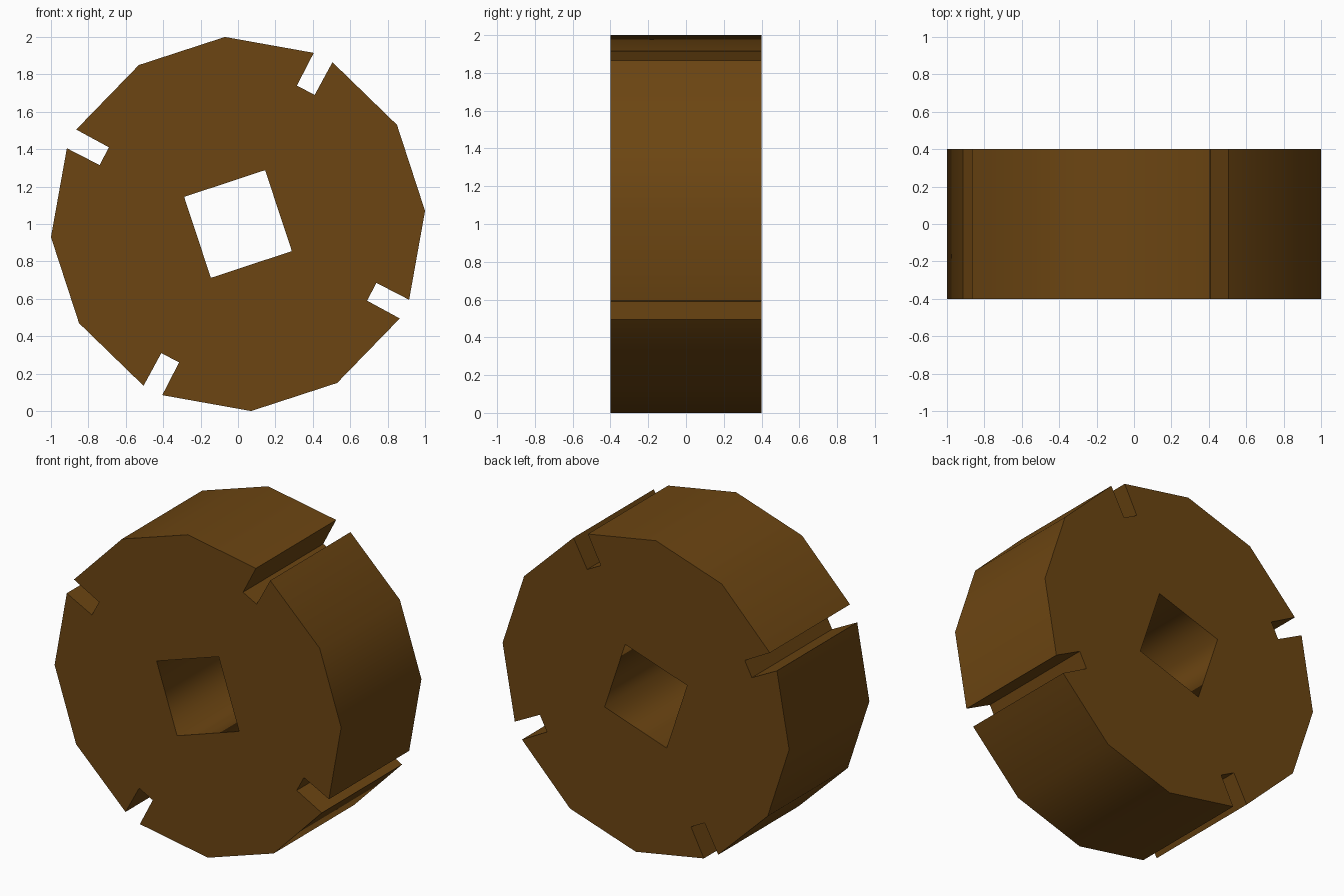
import bpy, bmesh

if "Cube" in bpy.data.objects:
    bpy.data.objects.remove(bpy.data.objects["Cube"])

HALF = 0.4      # half thickness along y
CENTRE_Z = 1.0

# one quarter of each outline (x, z about the hub centre); the rest by rotation
rim_quarter = [(-0.07, 1.0), (0.405, 0.915), (0.315, 0.74),
               (0.41, 0.69), (0.505, 0.865), (0.85, 0.53)]
hole_quarter = [(0.145, 0.288)]


def four_fold(points):
    out, pts = [], list(points)
    for _ in range(4):
        out += pts
        pts = [(z, -x) for x, z in pts]
    return out


def add_loop(bm, points):
    vs = [bm.verts.new((x, -HALF, z + CENTRE_Z)) for x, z in points]
    return [bm.edges.new((vs[i - 1], vs[i])) for i in range(len(vs))]


# front face with its square hole, then extruded through the thickness
bm = bmesh.new()
edges = add_loop(bm, four_fold(rim_quarter)) + add_loop(bm, four_fold(hole_quarter))
bmesh.ops.triangle_fill(bm, edges=edges, use_beauty=True)
ext = bmesh.ops.extrude_face_region(bm, geom=bm.faces[:], use_keep_orig=True)
verts = [g for g in ext["geom"] if isinstance(g, bmesh.types.BMVert)]
bmesh.ops.translate(bm, verts=verts, vec=(0, 2 * HALF, 0))
bmesh.ops.recalc_face_normals(bm, faces=bm.faces[:])

# smooth rim and bore, crisp around the end faces and the notches
for f in bm.faces:
    f.smooth = abs(f.normal.y) < 0.5
for e in bm.edges:
    if len(e.link_faces) == 2:
        a, b = e.link_faces
        mid = (e.verts[0].co + e.verts[1].co) / 2
        in_bore = mid.x ** 2 + (mid.z - CENTRE_Z) ** 2 < 0.2
        e.smooth = a.smooth == b.smooth and (in_bore or a.normal.angle(b.normal) < 0.7)

mesh = bpy.data.meshes.new("notched_wheel")
bm.to_mesh(mesh)
bm.free()
wheel = bpy.data.objects.new("notched_wheel", mesh)
bpy.context.collection.objects.link(wheel)

# brown
mat = bpy.data.materials.new("brown")
mat.diffuse_color = (0.15, 0.06, 0.006, 1)
mat.use_nodes = True
mat.node_tree.nodes["Principled BSDF"].inputs["Base Color"].default_value = mat.diffuse_color
mesh.materials.append(mat)
